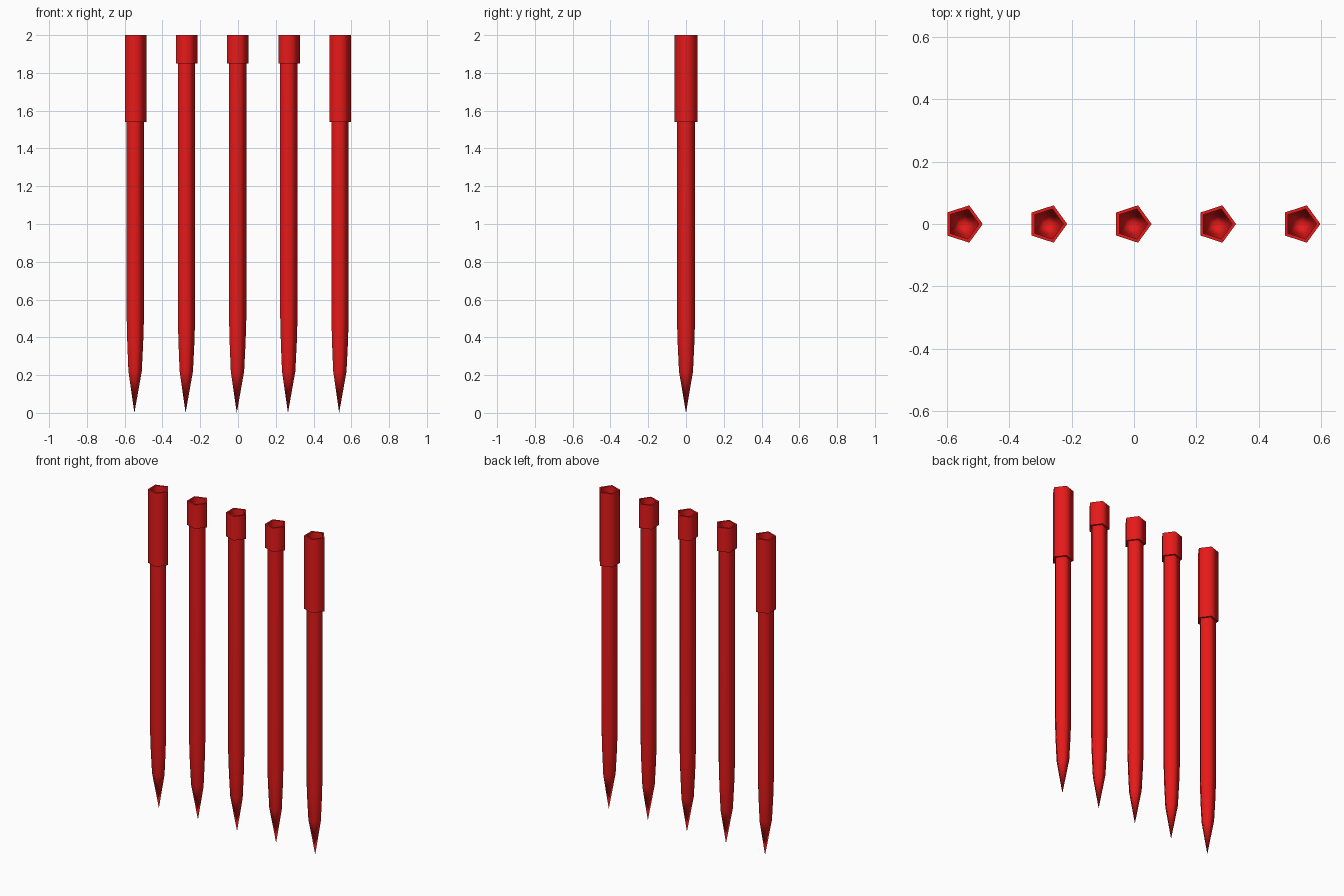
import bpy, bmesh, math

if "Cube" in bpy.data.objects:
    bpy.data.objects.remove(bpy.data.objects["Cube"])

SIDES = 5
red = bpy.data.materials.new("red")
red.diffuse_color = (0.8, 0.01, 0.01, 1)
red.use_nodes = True
red.node_tree.nodes["Principled BSDF"].inputs["Base Color"].default_value = red.diffuse_color


def lathe(name, profile, x):
    """Sweep (radius, z) points round a five-sided section; radius 0 closes to a point."""
    bm = bmesh.new()
    rings = []
    for r, z in profile:
        if r == 0:
            rings.append([bm.verts.new((0, 0, z))] * SIDES)
        else:
            rings.append([bm.verts.new((r * math.cos(2 * math.pi * i / SIDES),
                                        r * math.sin(2 * math.pi * i / SIDES), z))
                          for i in range(SIDES)])
    for a, b in zip(rings, rings[1:]):
        for i in range(SIDES):
            j = (i + 1) % SIDES
            corners = list(dict.fromkeys((a[i], a[j], b[j], b[i])))
            bm.faces.new(corners)
    mesh = bpy.data.meshes.new(name)
    bm.to_mesh(mesh)
    bm.free()
    mesh.materials.append(red)
    obj = bpy.data.objects.new(name, mesh)
    obj.location.x = x
    bpy.context.collection.objects.link(obj)
    bpy.ops.object.select_all(action='DESELECT')
    obj.select_set(True)
    bpy.context.view_layer.objects.active = obj
    # Keeps the rim sharp, smooths round the five sides
    bpy.ops.object.shade_smooth_by_angle(angle=math.radians(80))
    return obj


# Row of five stakes, the outer two with long collars
for n in range(5):
    x = -0.0065 + (n - 2) * 0.271
    collar_z = 1.54 if n in (0, 4) else 1.85
    # Hollow pointed shaft, open at the top
    lathe(f"shaft_{n + 1}", [(0, 0), (0.039, 0.22), (0.0465, 0.37),
                             (0.0505, 0.5), (0.0505, 2.0)], x)
    # Collar: underside ledge, outer wall, top rim
    lathe(f"collar_{n + 1}", [(0.0505, collar_z), (0.063, collar_z),
                              (0.063, 2.0), (0.0505, 2.0)], x)
